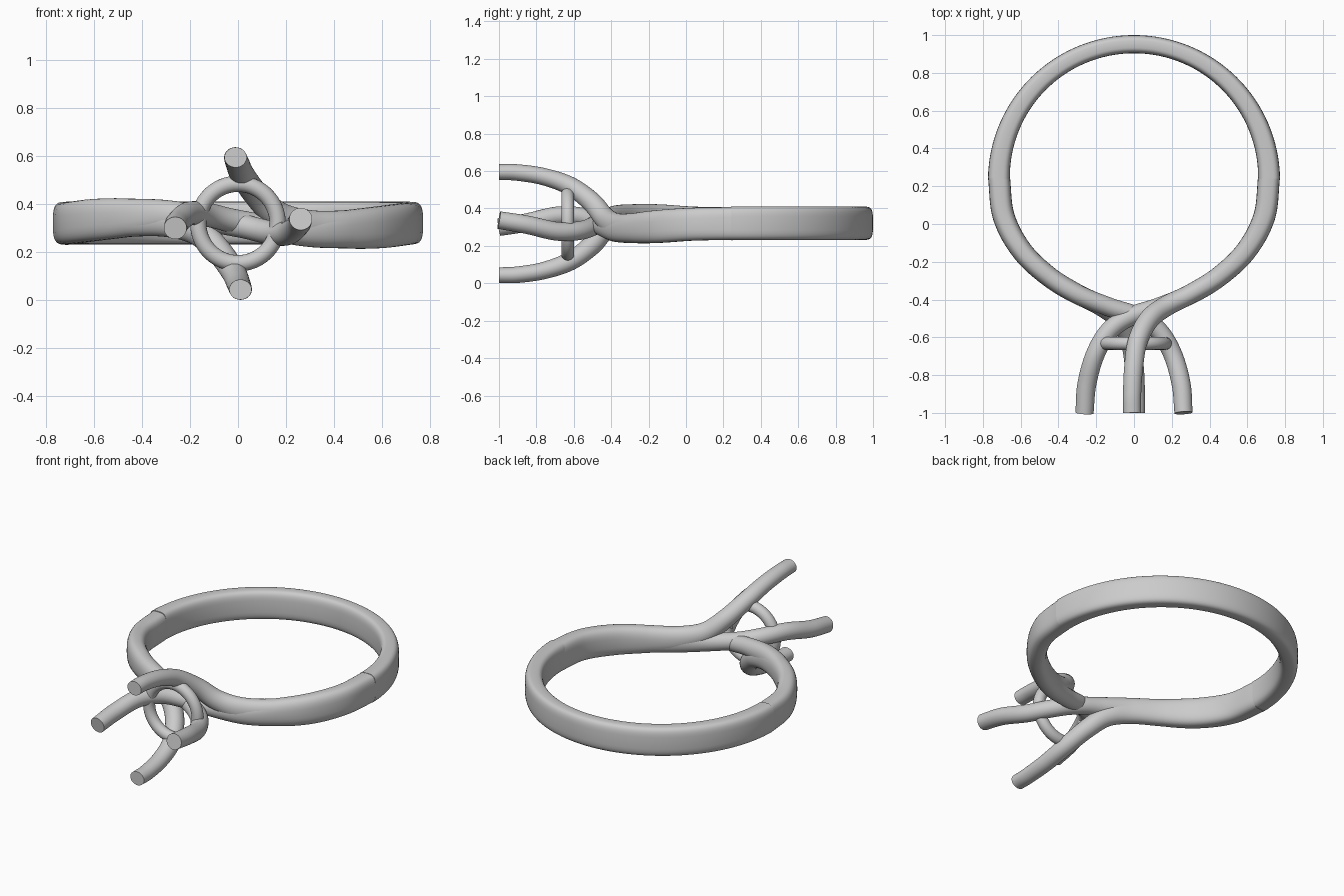
import bpy, bmesh, math
from mathutils import Vector

if "Cube" in bpy.data.objects:
    bpy.data.objects.remove(bpy.data.objects["Cube"])

ZC = 0.319   # height of the twofold axis running along y


def spline(pts, steps=8):
    """Catmull-Rom through rows of (x, y, z, half thickness, half height, roundness)."""
    ext = [[2 * a - b for a, b in zip(pts[0], pts[1])]] + [list(p) for p in pts]
    ext.append([2 * a - b for a, b in zip(pts[-1], pts[-2])])
    out = []
    for i in range(1, len(ext) - 2):
        for k in range(steps):
            t = k / steps
            out.append([0.5 * (2 * b + (c - a) * t + (2 * a - 5 * b + 4 * c - d) * t * t
                               + (3 * b - a - 3 * c + d) * t ** 3)
                        for a, b, c, d in zip(*ext[i - 1:i + 3])])
    return out + [list(pts[-1])]


def sweep(name, rows, sides=32):
    """Capped tube with a superellipse section that changes along the path."""
    bm = bmesh.new()
    rings = []
    for i, r in enumerate(rows):
        a, b = rows[max(i - 1, 0)], rows[min(i + 1, len(rows) - 1)]
        tan = (Vector(b[:3]) - Vector(a[:3])).normalized()
        side = tan.cross(Vector((0, 0, 1))).normalized()
        up = side.cross(tan)
        ring = []
        for k in range(sides):
            ang = 2 * math.pi * k / sides
            c, s = math.cos(ang), math.sin(ang)
            u = math.copysign(abs(c) ** (2 / r[5]), c) * r[3]
            v = math.copysign(abs(s) ** (2 / r[5]), s) * r[4]
            ring.append(bm.verts.new(Vector(r[:3]) + side * u + up * v))
        rings.append(ring)
    for r0, r1 in zip(rings, rings[1:]):
        for k in range(sides):
            j = (k + 1) % sides
            bm.faces.new((r0[k], r0[j], r1[j], r1[k]))
    bm.faces.new(rings[0])
    bm.faces.new(rings[-1])
    bmesh.ops.recalc_face_normals(bm, faces=bm.faces)
    me = bpy.data.meshes.new(name)
    bm.to_mesh(me)
    bm.free()
    ob = bpy.data.objects.new(name, me)
    bpy.context.collection.objects.link(ob)
    smooth(ob)
    return ob


def smooth(ob):
    bpy.ops.object.select_all(action='DESELECT')
    ob.select_set(True)
    bpy.context.view_layer.objects.active = ob
    bpy.ops.object.shade_smooth_by_angle(angle=math.radians(40))


# Rear half of the band
rear = []
for i in range(65):
    a = math.pi * i / 64
    rear.append((0.715 * math.cos(a), 0.24 + 0.712 * math.sin(a), 0.321,
                 0.058 - 0.010 * math.sin(a), 0.089, 3.6))
sweep("rear_band", rear)

# Shoulder shared by both strands of one side
shoulder = [
    (0.715, 0.25, 0.320, 0.058, 0.088, 3.4),
    (0.690, 0.04, 0.316, 0.058, 0.088, 3.0),
    (0.595, -0.14, 0.304, 0.056, 0.088, 2.7),
    (0.455, -0.275, 0.295, 0.054, 0.080, 2.4),
]
# Strand that climbs to the top prong
climbing = shoulder + [
    (0.30, -0.370, 0.305, 0.052, 0.070, 2.2),
    (0.17, -0.435, 0.350, 0.054, 0.060, 2),
    (0.08, -0.505, 0.435, 0.054, 0.054, 2),
    (0.02, -0.620, 0.520, 0.052, 0.050, 2),
    (-0.002, -0.76, 0.570, 0.050, 0.046, 2),
    (-0.01, -0.90, 0.592, 0.048, 0.044, 2),
    (-0.01, -1.00, 0.595, 0.047, 0.042, 2),
]
# Strand that crosses to the opposite side prong
crossing = shoulder + [
    (0.30, -0.372, 0.287, 0.052, 0.066, 2.2),
    (0.13, -0.440, 0.302, 0.050, 0.054, 2),
    (-0.02, -0.490, 0.330, 0.050, 0.050, 2),
    (-0.13, -0.565, 0.356, 0.050, 0.050, 2),
    (-0.205, -0.69, 0.360, 0.050, 0.050, 2),
    (-0.25, -0.85, 0.325, 0.050, 0.049, 2),
    (-0.262, -1.00, 0.300, 0.048, 0.047, 2),
]


def half_turn(rows):
    return [(-r[0], r[1], 2 * ZC - r[2]) + r[3:] for r in rows]


sweep("top_prong_strand", spline(climbing))
sweep("left_prong_strand", spline(crossing))
sweep("bottom_prong_strand", spline(half_turn(climbing)))
sweep("right_prong_strand", spline(half_turn(crossing)))

# Small ring tying the prongs together
bpy.ops.mesh.primitive_torus_add(location=(0, -0.632, ZC), rotation=(math.pi / 2, 0, 0),
                                 major_radius=0.166, minor_radius=0.034,
                                 major_segments=64, minor_segments=20)
collar = bpy.context.object
collar.name = "prong_collar"
smooth(collar)
